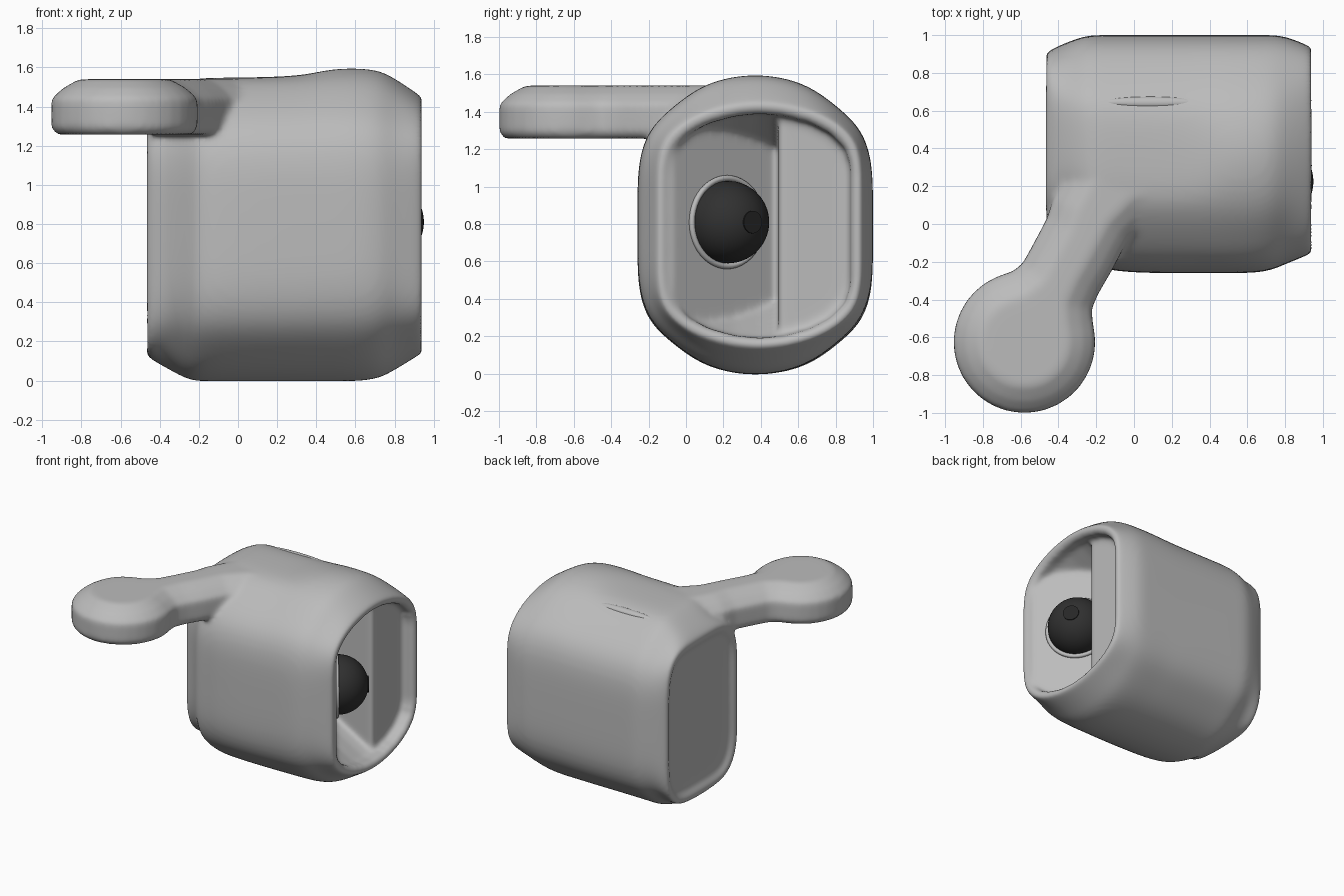
import bpy, bmesh, math
from mathutils import Vector

cube = bpy.data.objects.get("Cube")
if cube:
    bpy.data.objects.remove(cube, do_unlink=True)


def material(name, value):
    m = bpy.data.materials.new(name)
    m.use_nodes = True
    col = (value, value, value, 1)
    m.diffuse_color = col
    m.node_tree.nodes["Principled BSDF"].inputs["Base Color"].default_value = col
    return m


GREY = material("soft grey", 0.5)
DARK = material("dark ball", 0.03)
BLACK = material("black cap", 0.02)


def make(name, bm, mat):
    bmesh.ops.recalc_face_normals(bm, faces=bm.faces)
    me = bpy.data.meshes.new(name)
    bm.to_mesh(me)
    bm.free()
    ob = bpy.data.objects.new(name, me)
    bpy.context.collection.objects.link(ob)
    me.materials.append(mat)
    return ob


def activate(ob):
    bpy.ops.object.select_all(action='DESELECT')
    ob.select_set(True)
    bpy.context.view_layer.objects.active = ob


def apply_mod(ob, kind, **settings):
    activate(ob)
    mod = ob.modifiers.new(kind.lower(), kind)
    for key, val in settings.items():
        setattr(mod, key, val)
    bpy.ops.object.modifier_apply(modifier=mod.name)


def combine(ob, other, operation):
    apply_mod(ob, 'BOOLEAN', object=other, operation=operation, solver='EXACT')
    bpy.data.objects.remove(other, do_unlink=True)


def dress(ob, name, mat):
    ob.name = name
    ob.data.materials.clear()
    ob.data.materials.append(mat)
    activate(ob)
    bpy.ops.object.shade_smooth_by_angle(angle=math.radians(40))


# Quarter cross-sections, from the side middle to the top middle
ARCH = [(0, .5), (0, .6), (.005, .72), (.05, .82), (.15, .89),
        (.25, .95), (.36, .985), (.5, 1)]
FLAT = [(0, .5), (0, .62), (.005, .74), (.05, .84), (.15, .915),
        (.25, .972), (.33, .998), (.5, 1)]
LIP = [(0, .5), (0, .64), (0, .76), (.03, .845), (.11, .91),
       (.22, .957), (.36, .988), (.5, 1)]
BOX = [(0, .5), (0, .65), (0, .78), (.025, .89), (.1, .965),
       (.2, .995), (.33, 1), (.5, 1)]


def outline(top, bottom):
    upper = top + [(1 - u, w) for u, w in top[-2::-1]]
    lower = bottom + [(1 - u, w) for u, w in bottom[-2::-1]]
    return upper + [(1 - u, 1 - w) for u, w in lower[1:-1]]


def loft(name, stations):
    bm = bmesh.new()
    rings = [[bm.verts.new((x, y0 + u * (y1 - y0), z0 + w * (z1 - z0)))
              for u, w in outline(top, bottom)]
             for top, bottom, x, y0, y1, z0, z1 in stations]
    for a, b in zip(rings, rings[1:]):
        for i in range(len(a)):
            j = (i + 1) % len(a)
            bm.faces.new((a[i], a[j], b[j], b[i]))
    bm.faces.new(rings[0])
    bm.faces.new(rings[-1])
    return make(name, bm, GREY)


# Housing, with an inset panel on one end and a rolled rim on the other
housing = loft("housing", [
    (BOX, BOX, -.43, .09, .83, .22, 1.28),
    (BOX, BOX, -.44, .07, .85, .20, 1.31),
    (BOX, BOX, -.475, .04, .88, .16, 1.36),
    (BOX, BOX, -.47, .00, .91, .12, 1.40),
    (FLAT, ARCH, -.36, -.06, .96, .055, 1.48),
    (FLAT, ARCH, -.25, -.18, 1.0, -.01, 1.54),
    (FLAT, ARCH, -.17, -.26, 1.0, -.012, 1.55),
    (FLAT, ARCH, .33, -.26, 1.0, -.012, 1.55),
    (ARCH, ARCH, .46, -.26, 1.0, -.012, 1.605),
    (ARCH, ARCH, .70, -.26, 1.0, -.012, 1.605),
    (ARCH, ARCH, .79, -.215, 1.0, .04, 1.56),
    (LIP, LIP, .935, -.16, .94, .13, 1.46),
    (LIP, LIP, .952, -.14, .925, .145, 1.44),
    (LIP, LIP, .935, -.11, .90, .17, 1.41),
    (LIP, LIP, .91, -.10, .89, .18, 1.40)])
apply_mod(housing, 'SUBSURF', levels=2)

# Paddle: round lobe with a neck flaring into the housing
plan = []
for k in range(25):
    a = math.radians(112 + k * (375 - 112) / 24)
    plan.append((-.58 + .375 * math.cos(a), -.625 + .375 * math.sin(a)))
plan += [(-.225, -.45), (-.19, -.37), (-.12, -.25), (-.03, -.08), (.06, .01),
         (.2, .05), (.3, .3), (0, .5), (-.28, .4), (-.43, .13), (-.46, .03),
         (-.54, -.12), (-.59, -.21), (-.64, -.25)]
bm = bmesh.new()
bottom = bm.faces.new([bm.verts.new((x, y, 1.29)) for x, y in plan])
top = bmesh.ops.extrude_face_region(bm, geom=[bottom])["geom"]
top_face = next(g for g in top if isinstance(g, bmesh.types.BMFace))
bmesh.ops.translate(bm, vec=(0, 0, .15),
                    verts=[v for v in top if isinstance(v, bmesh.types.BMVert)])
if not bottom.is_valid:
    bottom = bm.faces.new([v for v in bm.verts if v.co.z < 1.3])
bmesh.ops.recalc_face_normals(bm, faces=bm.faces)
for face, steps in ((top_face, ((.06, .055), (.08, .045))),
                    (bottom, ((.03, .033),))):
    for width, rise in steps:
        bmesh.ops.inset_region(bm, faces=[face], thickness=width,
                               depth=0, use_even_offset=True)
        sign = 1 if face is top_face else -1
        bmesh.ops.translate(bm, vec=(0, 0, sign * rise), verts=face.verts)
paddle = make("paddle", bm, GREY)
combine(housing, paddle, 'UNION')

# Hollow: bowl with a slanted wall beside a shallow flat panel
hollow = loft("hollow", [(LIP, LIP, .45, -.09, .88, .42, 1.18),
                         (LIP, LIP, .84, -.09, .88, .19, 1.39),
                         (LIP, LIP, 1.1, -.09, .88, .19, 1.39)])
floor_plan = [(1.2, -.2), (1.02, -.2), (.5, .495), (.84, .495), (.84, 1), (1.2, 1)]
bm = bmesh.new()
low = bm.faces.new([bm.verts.new((x, y, -.1)) for x, y in floor_plan])
up = bmesh.ops.extrude_face_region(bm, geom=[low])["geom"]
bmesh.ops.translate(bm, vec=(0, 0, 1.9),
                    verts=[v for v in up if isinstance(v, bmesh.types.BMVert)])
if not low.is_valid:
    bm.faces.new([v for v in bm.verts if v.co.z < 0])
floor = make("hollow_floor", bm, GREY)
combine(hollow, floor, 'INTERSECT')
combine(housing, hollow, 'DIFFERENCE')

# Blend all junctions into one soft skin
apply_mod(housing, 'REMESH', mode='VOXEL', voxel_size=.017)
apply_mod(housing, 'SMOOTH', factor=.5, iterations=12)
activate(housing)
bpy.ops.object.shade_smooth()

# Ball and its socket ring, both facing along the slanted wall's normal
axis = Vector((.8, .6, 0))
turn = axis.to_track_quat('Z', 'Y').to_euler()
centre = Vector((.73, .225, .81))
bpy.ops.mesh.primitive_uv_sphere_add(segments=48, ring_count=24, radius=.22,
                                     location=centre, rotation=turn)
dress(bpy.context.object, "ball", DARK)
bpy.ops.mesh.primitive_cylinder_add(vertices=32, radius=.06, depth=.008,
                                    location=centre + axis * .2175, rotation=turn)
dress(bpy.context.object, "ball_cap", BLACK)
bpy.ops.mesh.primitive_torus_add(major_radius=.235, minor_radius=.016,
                                 major_segments=48, minor_segments=10,
                                 location=(.715, .22, .81), rotation=turn)
dress(bpy.context.object, "socket_ring", GREY)

# Slim ridge along the back edge of the top
bpy.ops.mesh.primitive_uv_sphere_add(segments=24, ring_count=12, radius=1,
                                     location=(.09, .645, 1.508),
                                     rotation=(-.3, 0, 0))
ridge = bpy.context.object
ridge.scale = (.26, .03, .022)
dress(ridge, "top_ridge", GREY)
